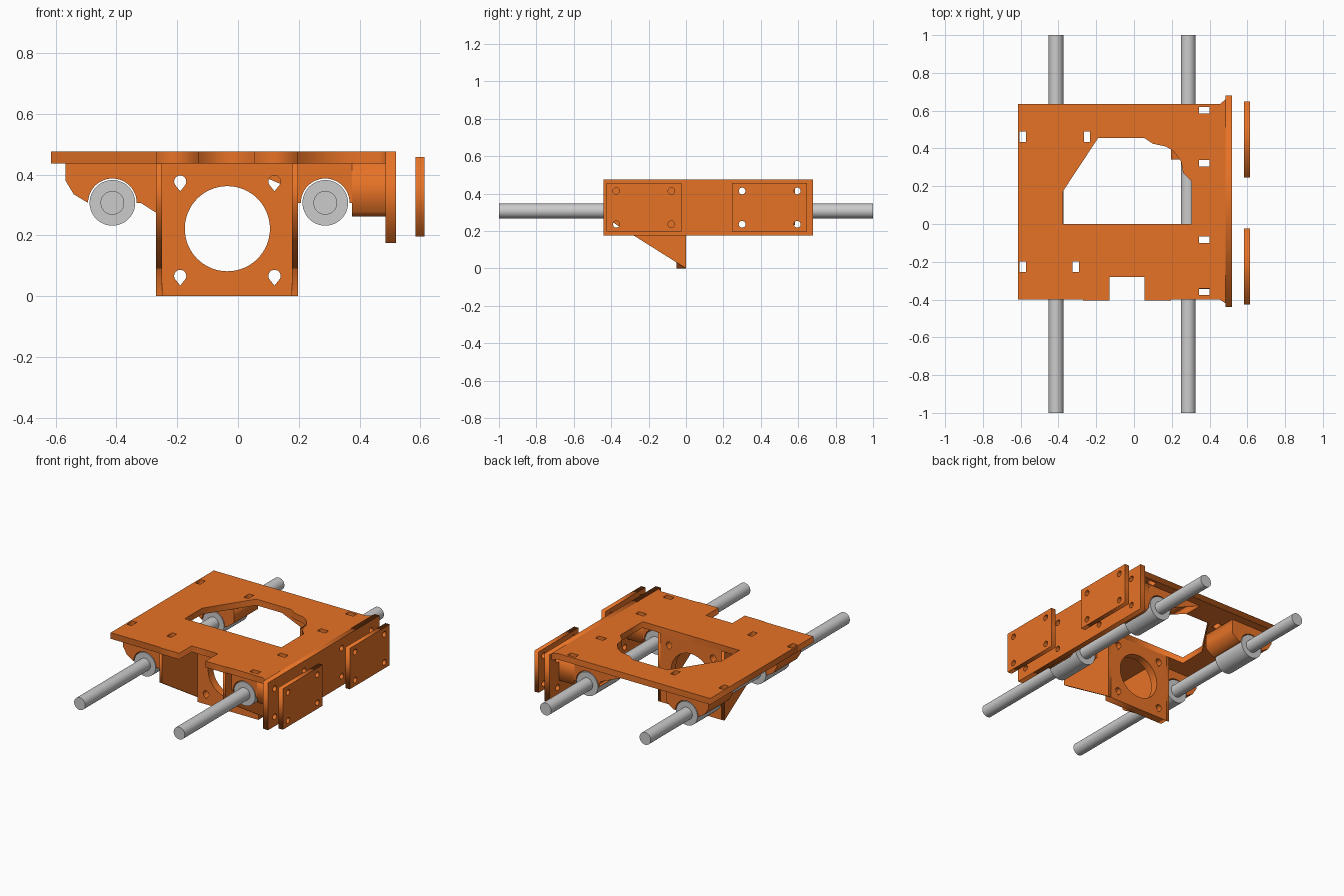
import bpy, bmesh, math

if "Cube" in bpy.data.objects:
    bpy.data.objects.remove(bpy.data.objects["Cube"])

orange = bpy.data.materials.new("orange")
orange.diffuse_color = (0.8, 0.17, 0.02, 1)
orange.use_nodes = True
orange.node_tree.nodes["Principled BSDF"].inputs["Base Color"].default_value = orange.diffuse_color
AXES = {'x': lambda u, v, w: (w, u, v),
        'y': lambda u, v, w: (u, w, v),
        'z': lambda u, v, w: (u, v, w)}


def prism(name, loops, axis, a, b):
    """Extrude a flat outline (first loop) with holes (other loops) from a to b."""
    cu = bpy.data.curves.new(name, 'CURVE')
    cu.dimensions, cu.fill_mode, cu.extrude = '2D', 'BOTH', (b - a) / 2
    for loop in loops:
        sp = cu.splines.new('POLY')
        sp.points.add(len(loop) - 1)
        for p, (u, v) in zip(sp.points, loop):
            p.co = (u, v, 0, 1)
        sp.use_cyclic_u = True
    tmp = bpy.data.objects.new(name + "_outline", cu)
    bpy.context.collection.objects.link(tmp)
    bpy.context.view_layer.update()
    dg = bpy.context.evaluated_depsgraph_get()
    me = bpy.data.meshes.new_from_object(tmp.evaluated_get(dg))
    bpy.data.objects.remove(tmp)
    bm = bmesh.new()
    bm.from_mesh(me)
    for v in bm.verts:
        v.co = AXES[axis](v.co.x, v.co.y, v.co.z + (a + b) / 2)
    bmesh.ops.remove_doubles(bm, verts=bm.verts, dist=1e-5)
    bmesh.ops.recalc_face_normals(bm, faces=bm.faces)
    bmesh.ops.dissolve_limit(bm, angle_limit=0.01, verts=bm.verts, edges=bm.edges)
    bm.to_mesh(me)
    bm.free()
    me.materials.clear()
    me.materials.append(orange)
    ob = bpy.data.objects.new(name, me)
    bpy.context.collection.objects.link(ob)
    return ob


def rect(u0, u1, v0, v1):
    return [(u0, v0), (u1, v0), (u1, v1), (u0, v1)]


def arc(cu, cv, r, start, end, n):
    return [(cu + r * math.cos(math.radians(start + (end - start) * i / n)),
             cv + r * math.sin(math.radians(start + (end - start) * i / n)))
            for i in range(n + 1)]


def circle(cu, cv, r, n=48):
    return arc(cu, cv, r, 0, 360, n)[:-1]


def teardrop(cu, cv, r):
    return arc(cu, cv, r, -35, 215, 16) + [(cu, cv - r * 1.6)]


def tube(name, x, r, y0, y1):
    bpy.ops.mesh.primitive_cylinder_add(vertices=48, radius=r, depth=y1 - y0,
                                        location=(x, (y0 + y1) / 2, ROD_Z),
                                        rotation=(math.pi / 2, 0, 0))
    ob = bpy.context.object
    ob.name = name
    bpy.ops.object.shade_smooth_by_angle()


ROD_Z, LEFT_X, RIGHT_X = 0.307, -0.413, 0.287
UNDER, TOP = 0.437, 0.476
BEARINGS = {"front": (-0.345, -0.105), "back": (0.342, 0.582)}

# Top plate with window, front notch and tie slots
outline = [(-0.615, -0.4), (-0.27, -0.4), (-0.27, -0.405), (-0.13, -0.405),
           (-0.13, -0.28), (0.055, -0.28), (0.055, -0.405), (0.197, -0.405),
           (0.197, -0.4), (0.455, -0.4), (0.485, -0.42), (0.485, 0.66),
           (0.455, 0.635), (-0.615, 0.635)]
window = [(-0.375, 0), (0.305, 0), (0.305, 0.225), (0.26, 0.27), (0.25, 0.33),
          (0.21, 0.385), (0.17, 0.41), (0.1, 0.425), (0.055, 0.455),
          (-0.19, 0.455), (-0.375, 0.175)]
slots = [rect(x, x + 0.033, y, y + 0.055)
         for x, y in ((-0.605, 0.435), (-0.265, 0.435), (-0.605, -0.253), (-0.325, -0.253))]
slots += [rect(0.345, 0.4, y, y + 0.034) for y in (0.585, 0.305, -0.1, -0.375)]
prism("top_plate", [outline, window] + slots, 'z', UNDER, TOP)

# Side plate and the two clamp pads beside it
HOLE_Z = (0.236, 0.414)
holes = {y: [circle(y, z, 0.018, 20) for z in HOLE_Z] for y in (-0.373, -0.078, 0.3, 0.595)}
prism("side_plate", [rect(-0.44, 0.68, 0.175, TOP)] + sum(holes.values(), []), 'x', 0.485, 0.52)
prism("front_pad", [rect(-0.425, -0.025, 0.197, 0.457)] + holes[-0.373] + holes[-0.078],
      'x', 0.583, 0.613)
prism("back_pad", [rect(0.247, 0.648, 0.197, 0.457)] + holes[0.3] + holes[0.595],
      'x', 0.583, 0.613)

# Motor mount: drilled face and two tapered cheeks
screws = [teardrop(x, z, 0.02) for x in (-0.19, 0.12) for z in (0.067, 0.377)]
prism("motor_face", [rect(-0.25, 0.178, 0, UNDER), circle(-0.035, 0.222, 0.14, 64)] + screws,
      'y', -0.05, 0)
cheek = [(0, 0), (0, UNDER), (-0.405, UNDER), (-0.405, 0.255)]
prism("motor_cheek_left", [cheek], 'x', -0.27, -0.25)
prism("motor_cheek_right", [cheek], 'x', 0.178, 0.197)

# Bearing saddles on the left rod
left = [(-0.567, UNDER), (-0.567, 0.38), (-0.54, 0.335), (-0.493, ROD_Z)] \
    + arc(LEFT_X, ROD_Z, 0.08, 180, 0, 24)[1:]
wide = left + [(-0.32, ROD_Z), (-0.27, 0.275), (-0.27, UNDER)]
prism("left_front_saddle_a", [wide], 'y', -0.345, -0.253)
prism("left_front_saddle_mid", [left + [(-0.325, 0.32), (-0.325, UNDER)]], 'y', -0.253, -0.198)
prism("left_front_saddle_b", [wide], 'y', -0.198, -0.105)
prism("left_back_saddle", [left + [(-0.32, ROD_Z), (-0.267, 0.345), (-0.267, UNDER)]],
      'y', *BEARINGS["back"])

# Bearing saddles on the right rod, with blocks joining the side plate
right = arc(RIGHT_X, ROD_Z, 0.08, 180, 0, 24) + [(0.375, ROD_Z), (0.375, UNDER)]
prism("right_front_saddle", [right + [(0.197, UNDER), (0.197, ROD_Z)]], 'y', *BEARINGS["front"])
prism("right_back_saddle", [right + [(0.195, UNDER), (0.195, 0.345)]], 'y', *BEARINGS["back"])
prism("right_back_web", [[(0.197, UNDER), (0.197, 0.345), (-0.02, UNDER)]], 'y', 0.46, 0.582)
for end, (a, b) in BEARINGS.items():
    block = [(a, UNDER), (a, 0.277), (a + 0.03, 0.262), (b - 0.03, 0.262), (b, 0.277), (b, UNDER)]
    prism(end + "_side_block", [block], 'x', 0.375, 0.485)

# Rods and linear bearings
for side, x in (("left", LEFT_X), ("right", RIGHT_X)):
    tube(side + "_rod", x, 0.039, -1, 1)
    for end, (a, b) in BEARINGS.items():
        tube(f"{side}_{end}_bearing", x, 0.075, a, b)
